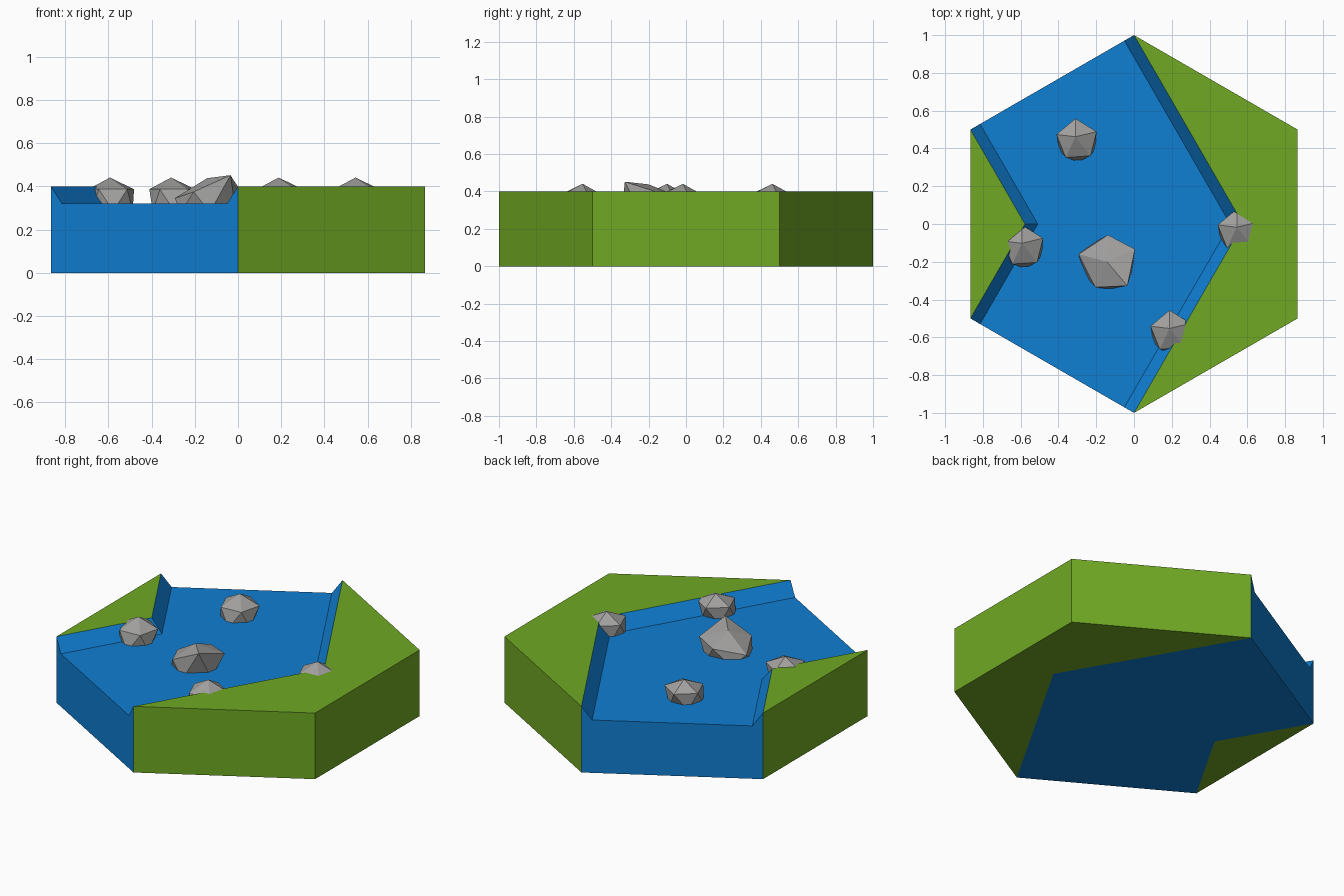
import bpy
import math
from math import cos, sin, radians

cube = bpy.data.objects.get("Cube")
if cube:
    bpy.data.objects.remove(cube, do_unlink=True)


def material(name, rgb):
    mat = bpy.data.materials.new(name)
    mat.use_nodes = True
    mat.diffuse_color = (*rgb, 1)
    mat.node_tree.nodes["Principled BSDF"].inputs["Base Color"].default_value = (*rgb, 1)
    return mat


GRASS = material("grass green", (0.160, 0.395, 0.017))
WATER = material("water blue", (0.005, 0.210, 0.650))
STONE = material("stone grey", (0.36, 0.355, 0.35))


def add_mesh(name, verts, faces, mat):
    mesh = bpy.data.meshes.new(name)
    mesh.from_pydata(verts, [], faces)
    mesh.materials.append(mat)
    obj = bpy.data.objects.new(name, mesh)
    bpy.context.collection.objects.link(obj)
    return obj


def at(points, z):
    return [(x, y, z) for x, y in points]


W = math.sqrt(3) / 2     # half width of the hexagon
M = 1 / math.sqrt(3)     # bend of the river banks
TOP, BED = 0.4, 0.32


def grass_bank(name, outline):
    """Upright prism over a counter-clockwise outline."""
    n = len(outline)
    sides = [(i, (i + 1) % n, (i + 1) % n + n, i + n) for i in range(n)]
    add_mesh(name, at(outline, 0) + at(outline, TOP),
             [tuple(reversed(range(n))), tuple(range(n, 2 * n))] + sides, GRASS)


grass_bank("left_grass_bank", [(0, -1), (W, -0.5), (W, 0.5), (0, 1), (M, 0)])
grass_bank("right_grass_bank", [(-W, 0.5), (-W, -0.5), (-M, 0)])

# River: underside, bed, sloped banks and the two outer end walls
edge = [(0, -1), (M, 0), (0, 1), (-W, 0.5), (-M, 0), (-W, -0.5)]
s = 0.059                # slope width along the hexagon side
dx, dy = s * W, s / 2
bed = [(-dx, dy - 1), (M - s * 2 / math.sqrt(3), 0), (-dx, 1 - dy),
       (-W + dx, 0.5 + dy), (-M + s * 2 / math.sqrt(3), 0), (-W + dx, -0.5 - dy)]
faces = [(5, 4, 3, 2, 1, 0), tuple(range(12, 18))]
faces += [(i + 6, i + 7, i + 13, i + 12) for i in (0, 1, 3, 4)]
faces += [(2, 3, 9, 15, 14, 8), (5, 0, 6, 12, 17, 11)]
add_mesh("river", at(edge, 0) + at(edge, TOP) + at(bed, BED), faces, WATER)


def rock(name, apex, upper, lower):
    """Faceted stone: apex, five-sided upper and lower rings, flat base."""
    faces = [tuple(reversed(range(6, 11)))]
    for i in range(5):
        j = (i + 1) % 5
        faces += [(0, 1 + i, 1 + j), (1 + i, 6 + i, 1 + j), (6 + i, 6 + j, 1 + j)]
    add_mesh(name, [apex] + upper + lower, faces, STONE)


def ring(x, y, z, r, start):
    return [(x + r * cos(radians(start + 72 * i)),
             y + r * sin(radians(start + 72 * i)), z) for i in range(5)]


# Four small stones of one shape
small = {"back_river": (-0.302, 0.447), "right_bank": (-0.585, -0.117),
         "left_bank": (0.552, -0.032), "front_bank": (0.196, -0.568)}
for place, (x, y) in small.items():
    rock(place + "_rock", (x - 0.008, y + 0.015, 0.441),
         ring(x, y, 0.387, 0.112, 22), ring(x, y - 0.018, 0.285, 0.1, 58))

# Large tilted stone in the middle of the river
crown = [(0.005, -0.133, 0.39), (-0.138, -0.058, 0.38), (-0.293, -0.16, 0.345),
         (-0.205, -0.335, 0.375), (-0.035, -0.327, 0.452)]
rock("middle_river_rock", (-0.143, -0.2, 0.438), crown,
     ring(-0.14, -0.21, 0.28, 0.135, 58))
